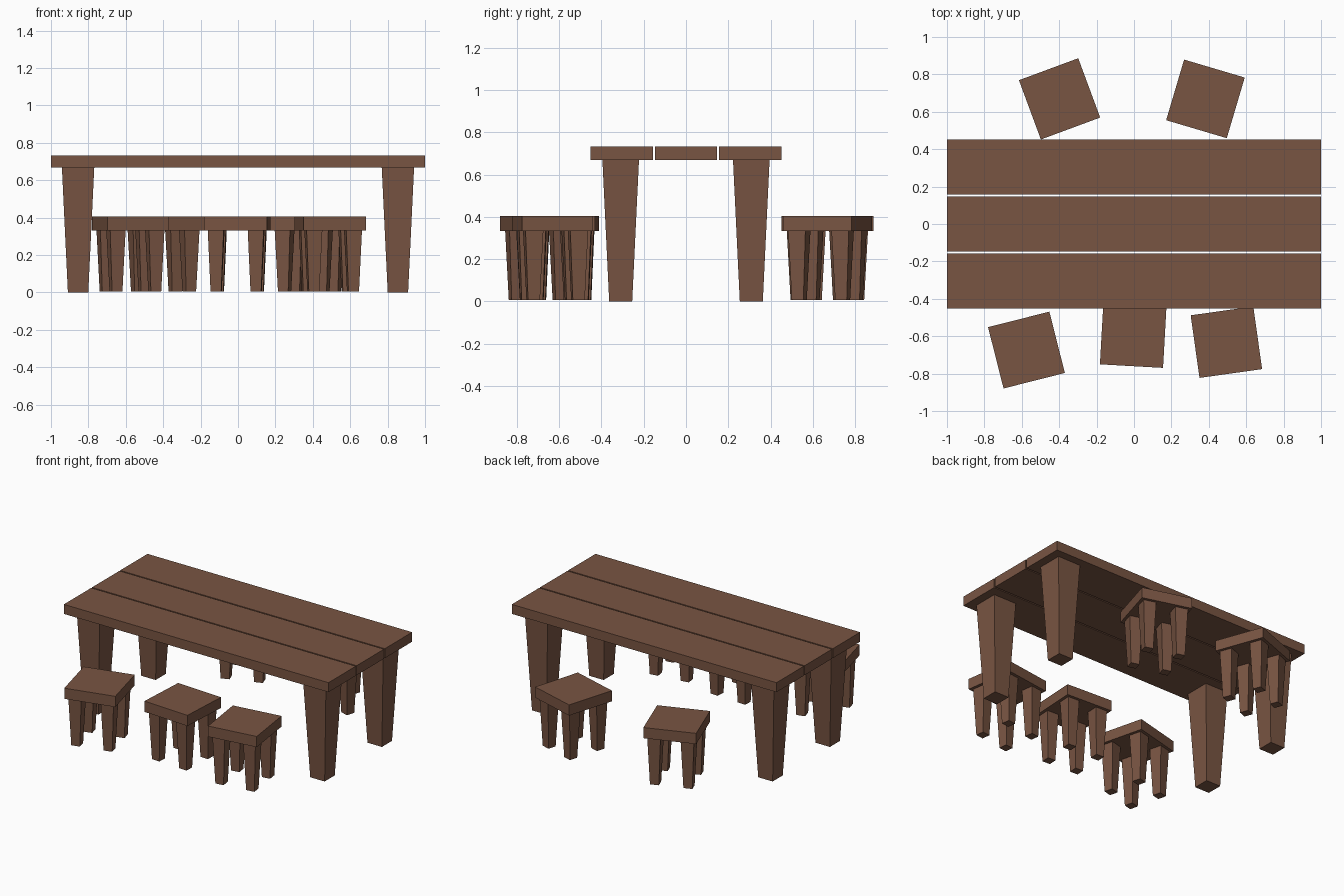
import bpy, bmesh
from math import radians
from mathutils import Matrix, Vector

if "Cube" in bpy.data.objects:
    bpy.data.objects.remove(bpy.data.objects["Cube"])

wood = bpy.data.materials.new("brown_wood")
wood.diffuse_color = (0.19, 0.09, 0.055, 1)
wood.use_nodes = True
wood.node_tree.nodes["Principled BSDF"].inputs["Base Color"].default_value = wood.diffuse_color


def block(name, centre, top, bottom, z0, z1, xform=Matrix()):
    """Box between z0 and z1 with separate top and bottom sizes (tapered)."""
    bm = bmesh.new()
    bmesh.ops.create_cube(bm, size=1)
    for v in bm.verts:
        up = v.co.z > 0
        size = top if up else bottom
        v.co = Vector((centre[0] + v.co.x * size[0],
                       centre[1] + v.co.y * size[1],
                       z1 if up else z0))
    mesh = bpy.data.meshes.new(name)
    bm.to_mesh(mesh)
    bm.free()
    mesh.materials.append(wood)
    obj = bpy.data.objects.new(name, mesh)
    obj.matrix_world = xform
    bpy.context.collection.objects.link(obj)


# Table top: three planks with narrow gaps
for i, y in enumerate((-0.304, 0, 0.304)):
    block(f"table_plank_{i + 1}", (0, y), (2, 0.295), (2, 0.295), 0.668, 0.733)

# Tapered table legs
for sx in (-1, 1):
    for sy in (-1, 1):
        name = f"table_{'front' if sy < 0 else 'back'}_{'left' if sx < 0 else 'right'}_leg"
        block(name, (sx * 0.855, sy * 0.309), (0.173, 0.173), (0.109, 0.109), 0, 0.668)

# Stools: x, y, rotation in degrees
stools = [(-0.398, 0.669, 20.3), (0.382, 0.669, -16.5), (-0.575, -0.674, 14.2),
          (-0.004, -0.591, -3.2), (0.494, -0.632, 8)]
for n, (x, y, angle) in enumerate(stools, 1):
    place = Matrix.Translation((x, y, 0)) @ Matrix.Rotation(radians(angle), 4, 'Z')
    block(f"stool_{n}_seat", (0, 0), (0.338, 0.338), (0.338, 0.338), 0.332, 0.405, place)
    for i, (sx, sy) in enumerate(((-1, -1), (1, -1), (1, 1), (-1, 1)), 1):
        block(f"stool_{n}_leg_{i}", (sx * 0.107, sy * 0.107),
              (0.085, 0.085), (0.057, 0.057), 0.006, 0.332, place)
